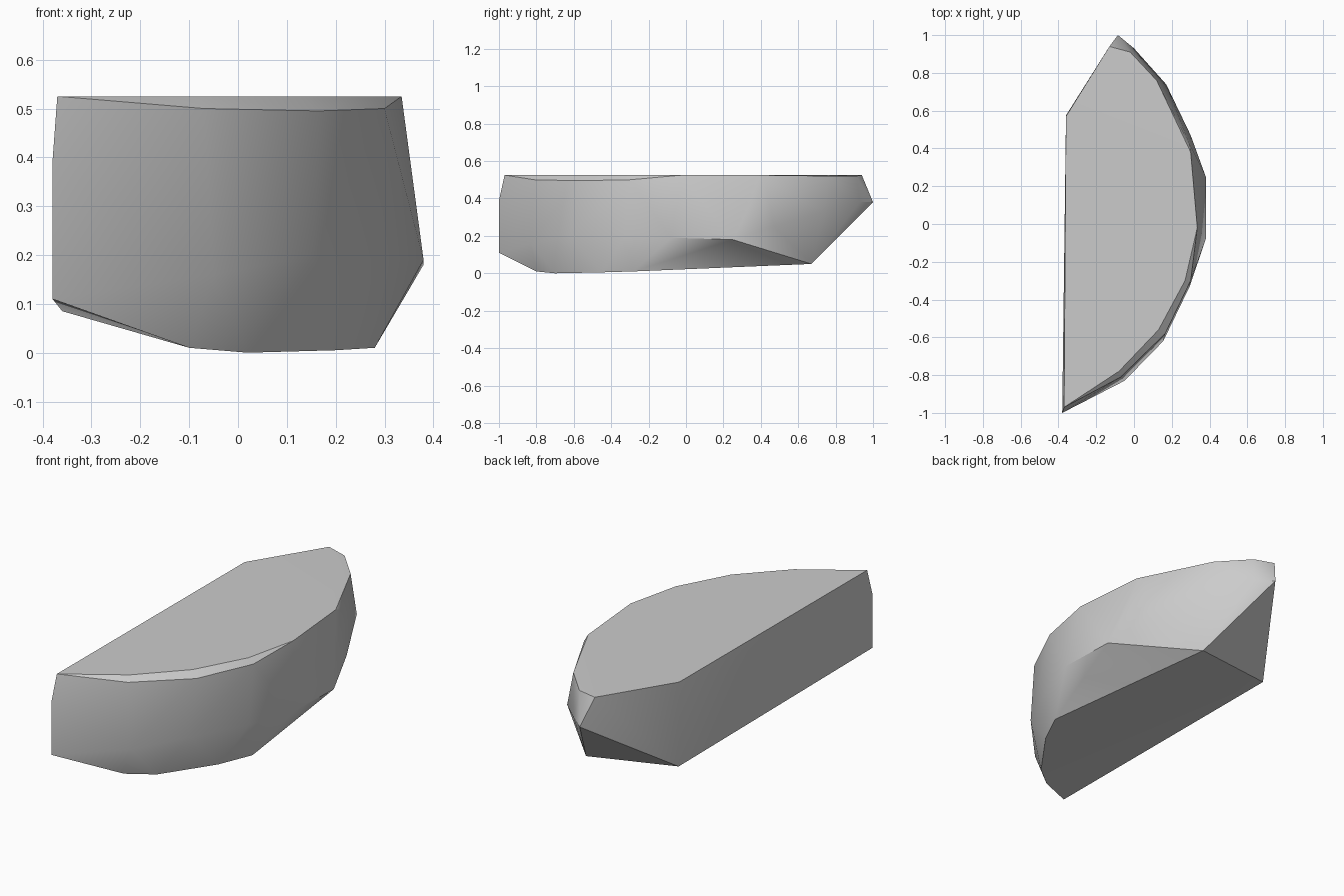
import bpy
import bmesh
import math

cube = bpy.data.objects.get("Cube")
if cube:
    bpy.data.objects.remove(cube, do_unlink=True)

# Plain stone colour
stone = bpy.data.materials.new("grey stone")
stone.use_nodes = True
colour = (0.6, 0.6, 0.6, 1)
stone.diffuse_color = colour
stone.node_tree.nodes["Principled BSDF"].inputs["Base Color"].default_value = colour

# Flat top: half-disc outline
top = [(-0.36, 0.57), (-0.13, 0.94), (0.3, 0.38), (0.335, -0.02),
       (0.27, -0.3), (0.13, -0.56), (-0.08, -0.78), (-0.37, -0.97)]
# Worn upper rim just under the top
rim = [(-0.02, 0.91, 0.52), (0.12, 0.76, 0.52), (0.295, 0.42, 0.51), (0.3, -0.3, 0.5),
       (0.165, -0.58, 0.495), (-0.07, -0.81, 0.5)]
# Widest ring around the curved side
side = [(-0.085, 1, 0.38), (0, 0.93, 0.38), (0.17, 0.74, 0.33), (0.3, 0.47, 0.25),
        (0.38, 0.25, 0.18), (0.38, -0.08, 0.19), (0.295, -0.33, 0.19),
        (0.155, -0.62, 0.2), (-0.05, -0.83, 0.16), (-0.38, -1, 0.39)]
# Sloping underside corners
base = [(-0.36, 0.575, 0.085), (0.11, 0.67, 0.05), (0.28, -0.28, 0.01),
        (0.2, -0.45, 0.005), (0.02, -0.7, 0), (-0.1, -0.8, 0.01), (-0.38, -1, 0.11)]

# Wrap the corners into one solid stone
bm = bmesh.new()
for p in [(x, y, 0.525) for x, y in top] + rim + side + base:
    bm.verts.new(p)
hull = bmesh.ops.convex_hull(bm, input=bm.verts)
loose = [v for v in bm.verts if not v.link_faces]
bmesh.ops.delete(bm, geom=loose, context="VERTS")
bmesh.ops.dissolve_limit(bm, angle_limit=math.radians(1), verts=bm.verts, edges=bm.edges)
bmesh.ops.recalc_face_normals(bm, faces=bm.faces)
mesh = bpy.data.meshes.new("half_round_stone")
bm.to_mesh(mesh)
bm.free()
mesh.materials.append(stone)
rock = bpy.data.objects.new("half_round_stone", mesh)
bpy.context.collection.objects.link(rock)

# Soft curved side, crisp edges at the top and base
bpy.ops.object.select_all(action="DESELECT")
rock.select_set(True)
bpy.context.view_layer.objects.active = rock
bpy.ops.object.shade_smooth_by_angle(angle=math.radians(32))
